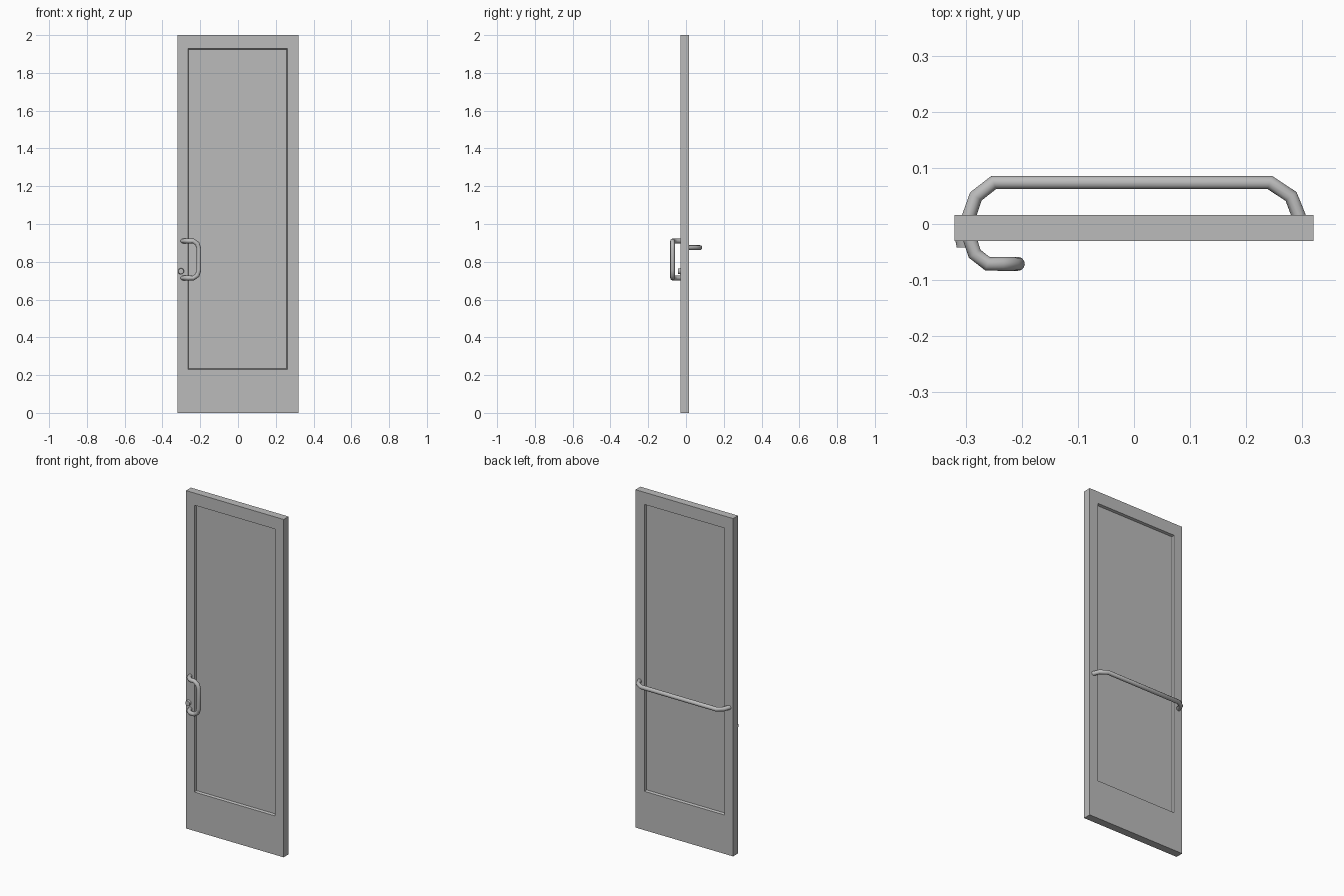
import bpy, bmesh, math
from mathutils import Vector

old = bpy.data.objects.get("Cube")
if old:
    bpy.data.objects.remove(old, do_unlink=True)

grey = bpy.data.materials.new("plain_grey")
grey.use_nodes = True
colour = (0.5, 0.5, 0.5, 1)
grey.diffuse_color = colour
grey.node_tree.nodes["Principled BSDF"].inputs["Base Color"].default_value = colour

FRONT, BACK = -0.03, 0.016


def add_object(name, data):
    data.materials.append(grey)
    obj = bpy.data.objects.new(name, data)
    bpy.context.collection.objects.link(obj)
    return obj


def rectangle(bm, x0, x1, z0, z1, y):
    return [bm.verts.new((x, y, z)) for x, z in ((x0, z0), (x1, z0), (x1, z1), (x0, z1))]


def bridge(bm, a, b):
    for i in range(4):
        j = (i + 1) % 4
        bm.faces.new((a[i], a[j], b[j], b[i]))


# Door leaf with a recessed panel on both sides
def build_door():
    bm = bmesh.new()
    rims = []
    slope, depth = 0.004, 0.015
    for y, inward in ((FRONT, 1), (BACK, -1)):
        rim = rectangle(bm, -0.32, 0.32, 0, 2, y)
        lip = rectangle(bm, -0.265, 0.262, 0.23, 1.928, y)
        panel = rectangle(bm, -0.265 + slope, 0.262 - slope, 0.23 + slope,
                          1.928 - slope, y + inward * depth)
        bridge(bm, rim, lip)
        bridge(bm, lip, panel)
        bm.faces.new(panel)
        rims.append(rim)
    bridge(bm, *rims)
    bmesh.ops.recalc_face_normals(bm, faces=bm.faces)
    mesh = bpy.data.meshes.new("door_leaf")
    bm.to_mesh(mesh)
    bm.free()
    add_object("door_leaf", mesh)


# Round tube swept along a bent path
def build_tube(name, points, radius):
    curve = bpy.data.curves.new(name, "CURVE")
    curve.dimensions = "3D"
    curve.bevel_depth = radius
    curve.bevel_resolution = 4
    curve.use_fill_caps = True
    spline = curve.splines.new("POLY")
    spline.points.add(len(points) - 1)
    for point, co in zip(spline.points, points):
        point.co = (*co, 1)
    spline.use_smooth = True
    return add_object(name, curve)


# Lock cylinder, slightly tapered
def build_lock():
    bpy.ops.mesh.primitive_cone_add(vertices=20, radius1=0.017, radius2=0.014, depth=0.016,
                                    location=(-0.302, FRONT - 0.004, 0.75),
                                    rotation=(math.pi / 2, 0, 0))
    lock = bpy.context.object
    lock.name = "lock_cylinder"
    lock.data.materials.append(grey)
    bpy.ops.object.shade_smooth_by_angle()


build_door()

# Push bar across the back
bar_z = 0.875
build_tube("push_bar", [(x, y, bar_z) for x, y in (
    (-0.296, 0.008), (-0.282, 0.049), (-0.25, 0.074),
    (0.242, 0.074), (0.28, 0.049), (0.296, 0.008))], 0.0125)

# Pull handle on the front, its lower half mirrored from the upper
middle = 0.812
upper = [Vector(p) for p in (
    (-0.294, -0.022, 0.098), (-0.284, -0.053, 0.098), (-0.261, -0.071, 0.098),
    (-0.236, -0.071, 0.098), (-0.215, -0.071, 0.083), (-0.207, -0.071, 0.055))]
lower = [Vector((p.x, p.y, -p.z)) for p in reversed(upper)]
build_tube("pull_handle", [p + Vector((0, 0, middle)) for p in upper + lower], 0.0125)

build_lock()
